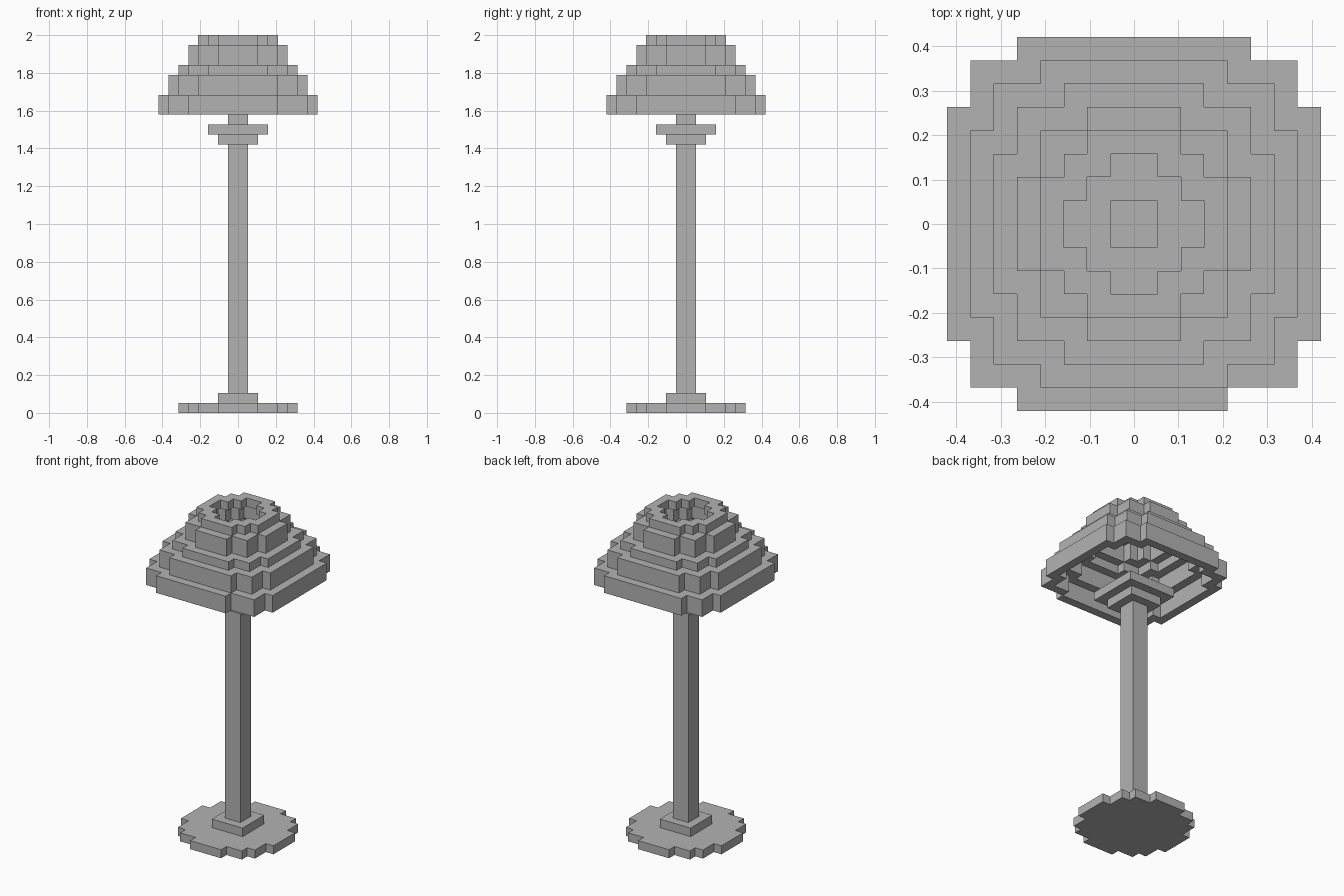
import bpy, bmesh

cube = bpy.data.objects.get("Cube")
if cube:
    bpy.data.objects.remove(cube, do_unlink=True)

UNIT = 2 / 38  # edge of one block; the lamp is 38 blocks tall

grey = bpy.data.materials.new("plain_grey")
grey.use_nodes = True
grey.diffuse_color = (0.45, 0.45, 0.45, 1)
grey.node_tree.nodes["Principled BSDF"].inputs["Base Color"].default_value = (0.45, 0.45, 0.45, 1)


def inside(outline, x, y):
    """A stepped outline is a union of centred rectangles given by half sizes."""
    return any(abs(x) < a and abs(y) < b for a, b in outline)


def slab(name, outline, bottom, top, hole=(), missing=()):
    """Lay block cells over the outline, leave out the hole, and extrude upward."""
    bm = bmesh.new()
    reach = max(a for a, b in outline)
    for i in range(-reach, reach):
        for j in range(-reach, reach):
            x, y = i + 0.5, j + 0.5
            if not inside(outline, x, y) or inside(hole, x, y) or (i, j) in missing:
                continue
            corners = ((i, j), (i + 1, j), (i + 1, j + 1), (i, j + 1))
            bm.faces.new([bm.verts.new((u * UNIT, v * UNIT, bottom * UNIT)) for u, v in corners])
    bmesh.ops.remove_doubles(bm, verts=bm.verts[:], dist=UNIT / 100)
    raised = bmesh.ops.extrude_face_region(bm, geom=bm.faces[:])["geom"]
    lifted = [v for v in raised if isinstance(v, bmesh.types.BMVert)]
    bmesh.ops.translate(bm, verts=lifted, vec=(0, 0, (top - bottom) * UNIT))
    bmesh.ops.recalc_face_normals(bm, faces=bm.faces[:])
    mesh = bpy.data.meshes.new(name)
    bm.to_mesh(mesh)
    bm.free()
    mesh.materials.append(grey)
    bpy.context.collection.objects.link(bpy.data.objects.new(name, mesh))


def square(half):
    return [(half, half)]


# Foot, post and lamp holder
slab("base_disc", [(2, 6), (4, 5), (5, 4), (6, 2)], 0, 1)
slab("base_step", square(2), 1, 2)
slab("post", square(1), 2, 27)
slab("holder_collar", square(2), 27, 28)
slab("holder_plate", square(3), 28, 29)
slab("holder_neck", square(1), 29, 30)

# Hollow shade: each tier is open as far as the outline of the tier above
tiers = [[(flat, size), (size - 1, size - 1), (size, flat)]
         for size, flat in ((8, 5), (7, 4), (6, 3), (5, 2), (4, 2), (3, 1))]
levels = (30, 32, 34, 35, 37, 38)
for n in range(5):
    chipped = [(4, -8)] if n == 0 else []
    slab(f"shade_tier_{n + 1}", tiers[n], levels[n], levels[n + 1], tiers[n + 1], chipped)
